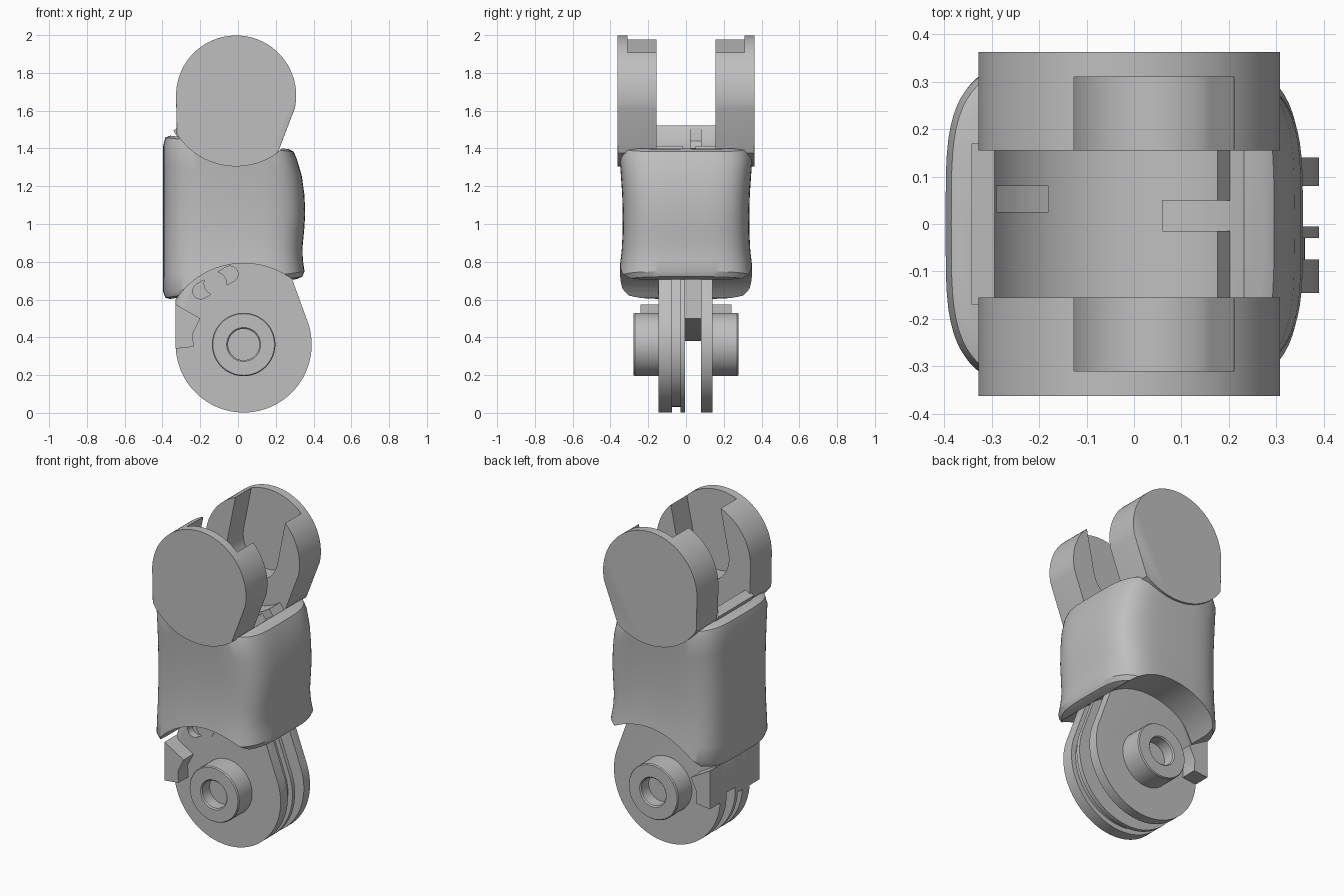
import bpy, bmesh
from math import sin, cos, pi, radians
from mathutils import Vector

if "Cube" in bpy.data.objects:
    bpy.data.objects.remove(bpy.data.objects["Cube"])

grey = bpy.data.materials.new("plain_grey")
grey.use_nodes = True
grey.diffuse_color = (0.52, 0.52, 0.52, 1)
grey.node_tree.nodes["Principled BSDF"].inputs["Base Color"].default_value = (0.52, 0.52, 0.52, 1)

TOP = (-0.01, 1.68)   # upper joint axis (x, z)
LOW = (0.03, 0.362)   # lower joint axis (x, z)


def finish(name, bm):
    bmesh.ops.recalc_face_normals(bm, faces=bm.faces)
    mesh = bpy.data.meshes.new(name)
    bm.to_mesh(mesh)
    bm.free()
    obj = bpy.data.objects.new(name, mesh)
    bpy.context.collection.objects.link(obj)
    mesh.materials.append(grey)
    return obj


def arc(centre, r, a0, a1, n=40):
    """Points on an arc in the xz plane, angles in degrees."""
    angles = [radians(a0 + (a1 - a0) * i / n) for i in range(n + 1)]
    return [(centre[0] + r * cos(a), centre[1] + r * sin(a)) for a in angles]


def prism(name, pts, y0, y1, fillet=0, keep=lambda p: True):
    """Extrude an xz outline from y0 to y1, rounding the rim at y1."""
    bm = bmesh.new()
    near = [bm.verts.new((x, y0, z)) for x, z in pts]
    far = [bm.verts.new((x, y1, z)) for x, z in pts]
    bm.faces.new(near)
    cap = bm.faces.new(far)
    n = len(pts)
    for i in range(n):
        j = (i + 1) % n
        bm.faces.new((near[i], near[j], far[j], far[i]))
    if fillet:
        rim = [e for e in cap.edges if keep((e.verts[0].co + e.verts[1].co) / 2)]
        bmesh.ops.bevel(bm, geom=rim, offset=fillet, segments=6, profile=0.5,
                        affect='EDGES', clamp_overlap=True)
    return finish(name, bm)


def lathe(name, profile, centre, side):
    """Spin an (r, y) profile about a y axis."""
    bm = bmesh.new()
    verts = [bm.verts.new((centre[0] + r, side * y, centre[1])) for r, y in profile]
    edges = [bm.edges.new(pair) for pair in zip(verts, verts[1:])]
    bmesh.ops.spin(bm, geom=verts + edges, cent=(centre[0], 0, centre[1]),
                   axis=(0, 1, 0), angle=2 * pi, steps=48)
    bmesh.ops.remove_doubles(bm, verts=bm.verts, dist=1e-4)
    return finish(name, bm)


def cut(obj, cutter):
    mod = obj.modifiers.new("cut", 'BOOLEAN')
    mod.operation = 'DIFFERENCE'
    mod.solver = 'EXACT'
    mod.object = cutter
    bpy.context.view_layer.objects.active = obj
    bpy.ops.object.modifier_apply(modifier="cut")
    bpy.data.objects.remove(cutter)


# Sleeve: squarish rings between slanted ends, (t, x min, x max, half depth)
rings = [(0, -0.36, 0.31, 0.31), (0.012, -0.385, 0.34, 0.345), (0.05, -0.396, 0.352, 0.36),
         (0.15, -0.397, 0.343, 0.35), (0.25, -0.397, 0.342, 0.341), (0.37, -0.397, 0.35, 0.336),
         (0.5, -0.397, 0.356, 0.335), (0.65, -0.397, 0.352, 0.338), (0.8, -0.397, 0.338, 0.346),
         (0.93, -0.397, 0.312, 0.354), (0.985, -0.385, 0.295, 0.345), (1, -0.36, 0.27, 0.31)]


def power(v):
    return abs(v) ** 0.5 * (1 if v > 0 else -1)


bm = bmesh.new()
loops = []
for t, x0, x1, depth in rings:
    loop = []
    for i in range(72):
        a = 2 * pi * i / 72
        x = (x0 + x1) / 2 + (x1 - x0) / 2 * power(cos(a))
        u = (x + 0.38) / 0.7
        low, high = 0.6 + 0.11 * u, 1.47 - 0.08 * u
        loop.append(bm.verts.new((x, depth * power(sin(a)), low + (high - low) * t)))
    loops.append(loop)
for a, b in zip(loops, loops[1:]):
    for i in range(72):
        j = (i + 1) % 72
        bm.faces.new((a[i], a[j], b[j], b[i]))
bm.faces.new(loops[0])
bm.faces.new(loops[-1])
sleeve = finish("sleeve", bm)
cut(sleeve, prism("cutter", arc(LOW, 0.43, 0, 355, 71), -0.5, 0.5))
cut(sleeve, prism("cutter", arc(TOP, 0.37, 0, 355, 71), -0.5, 0.5))

# Curved floor between the fork arms, with two narrow slots
floor = prism("fork_floor", arc(TOP, 0.325, 209, 305) + arc(TOP, 0.38, 305, 209), -0.17, 0.17)
for x0, x1, y0, y1 in [(-0.29, -0.18, 0.025, 0.08), (0.06, 0.215, -0.015, 0.05)]:
    box = [(x0, 1.2), (x1, 1.2), (x1, 1.6), (x0, 1.6)]
    cut(floor, prism("cutter", box, y0, y1))

# Fork arms with a rounded outer rim and a keyed pocket inside
arm = arc(TOP, 0.318, -12, 180, 48) + arc(TOP, 0.375, 213, 306, 24)
tilt = 11.5
pocket = arc(TOP, 0.172, 180 - tilt, 360 - tilt)
pocket += [(x + 0.1, z + 0.5) for x, z in (pocket[-1], pocket[0])]
for side, label in ((1, "back"), (-1, "front")):
    fork = prism(label + "_fork_arm", arm, side * 0.155, side * 0.362, 0.055,
                 lambda p: p.z > 1.41)
    cut(fork, prism("cutter", pocket, side * 0.1, side * 0.31))


# Lower knuckle: layered plates that leave a groove and an open slot
def knuckle(inset):
    return (arc(LOW, 0.36 - inset, 180, 382, 56)
            + [(0.275 - inset, 0.74), (0.22, 0.85), (-0.2, 0.85), (-0.33 + inset, 0.6)])


front = prism("front_knuckle_plate", knuckle(0), -0.075, -0.145, 0.05, lambda p: p.z < 0.84)
prism("knuckle_groove", knuckle(0.03), -0.08, -0.025)
prism("middle_knuckle_plate", knuckle(0), -0.03, -0.005)
prism("back_knuckle_plate", knuckle(0), 0.08, 0.14, 0.05, lambda p: p.z < 0.84)
web = [(0.2, 0.85), (0.22, 0.5), (-0.2, 0.38), (-0.33, 0.38), (-0.33, 0.6), (-0.2, 0.85)]
prism("knuckle_web", web, -0.01, 0.085)

# Pin in an oblique slot on the front plate
d = Vector((cos(radians(30)), sin(radians(30)))) * 0.09
slot = (arc((-0.12 + d.x, 0.69 + d.y), 0.042, -60, 120, 12)
        + arc((-0.12 - d.x, 0.69 - d.y), 0.042, 120, 300, 12))
cut(front, prism("cutter", slot, -0.2, -0.1))
lathe("slot_pin", [(0, 0.148), (0.062, 0.148), (0.062, 0.09)], (-0.12, 0.685), -1)

# Stop tab, split by the open slot
tab = [(-0.33, 0.34), (-0.235, 0.35), (-0.24, 0.42), (-0.2, 0.5), (-0.33, 0.575)]
prism("front_stop_tab", tab, -0.24, -0.005)
prism("back_stop_tab", tab, 0.08, 0.24)

# Hubs with a blind bore
hub = [(0.168, 0.12), (0.168, 0.27), (0.163, 0.277), (0.09, 0.277), (0.083, 0.27),
       (0.083, 0.2), (0, 0.2)]
lathe("front_hub", hub, LOW, -1)
lathe("back_hub", hub, LOW, 1)

# Smooth the curved parts, keep hard edges
bpy.ops.object.select_all(action='DESELECT')
for obj in bpy.context.scene.objects:
    if obj.type == 'MESH':
        obj.select_set(True)
        bpy.context.view_layer.objects.active = obj
bpy.ops.object.shade_smooth_by_angle(angle=radians(32))
